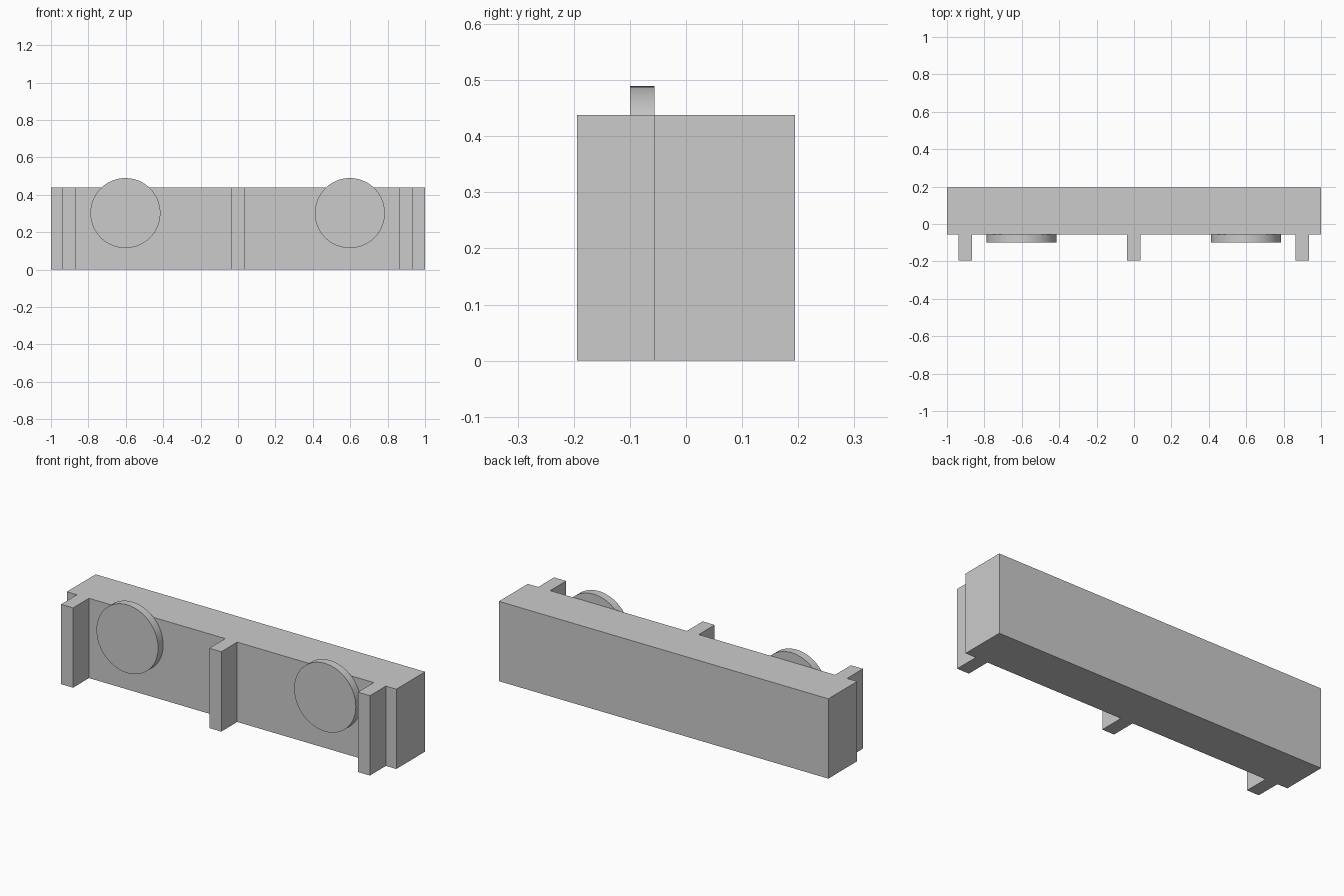
import bpy
from math import pi

cube = bpy.data.objects.get("Cube")
if cube:
    bpy.data.objects.remove(cube, do_unlink=True)

# Single flat grey
GREY = (0.6, 0.6, 0.6, 1)
grey = bpy.data.materials.new("plain grey")
grey.use_nodes = True
grey.diffuse_color = GREY
grey.node_tree.nodes["Principled BSDF"].inputs["Base Color"].default_value = GREY

BACK, FACE, RIB_FRONT, DISC_FRONT = 0.194, -0.056, -0.194, -0.1
HEIGHT = 0.438


def finish(name):
    ob = bpy.context.object
    ob.name = name
    ob.data.materials.append(grey)
    bpy.ops.object.transform_apply(location=False, rotation=True, scale=True)
    return ob


def block(name, x, width, y0, y1):
    bpy.ops.mesh.primitive_cube_add(size=1, location=(x, (y0 + y1) / 2, HEIGHT / 2))
    bpy.context.object.scale = (width, y1 - y0, HEIGHT)
    return finish(name)


def disc(name, x):
    bpy.ops.mesh.primitive_cylinder_add(
        vertices=96, radius=0.187, depth=FACE - DISC_FRONT,
        location=(x, (FACE + DISC_FRONT) / 2, 0.302), rotation=(pi / 2, 0, 0))
    finish(name)
    bpy.ops.object.shade_smooth_by_angle()


# Main beam
block("beam", 0, 2, FACE, BACK)

# Upright ribs on the front
for name, x in (("right_rib", -0.902), ("middle_rib", -0.002), ("left_rib", 0.9)):
    block(name, x, 0.073, RIB_FRONT, FACE)

# Round discs standing slightly above the beam
for name, x in (("right_disc", -0.602), ("left_disc", 0.598)):
    disc(name, x)
